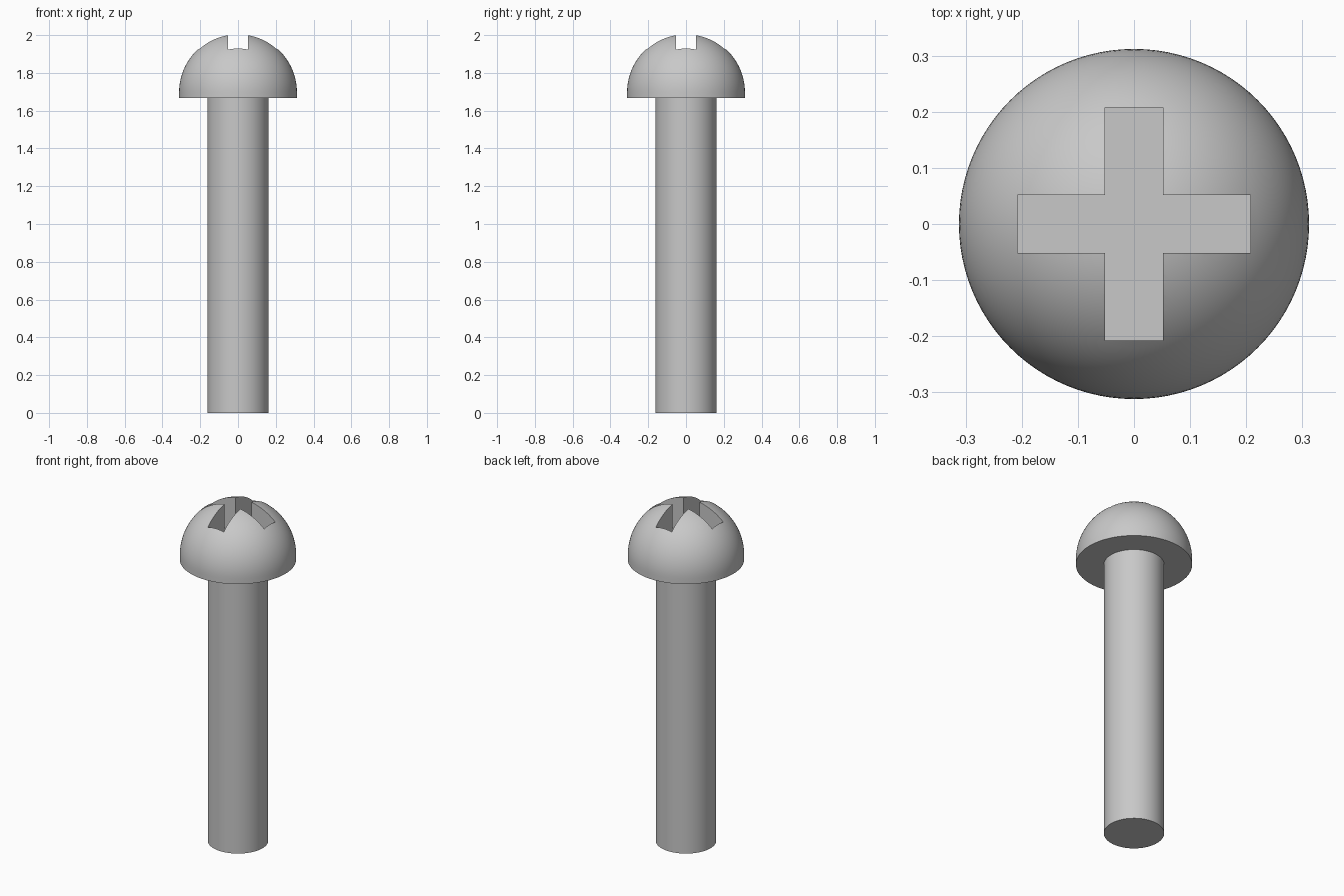
import bpy
import bmesh
from math import sin, cos, pi, radians

cube = bpy.data.objects.get("Cube")
if cube:
    bpy.data.objects.remove(cube, do_unlink=True)

SHAFT_R, SHAFT_TOP = 0.162, 1.666
HEAD_R, DOME_Z = 0.312, 1.6965
SLOT_HALF_W, SLOT_HALF_L, SLOT_FLOOR = 0.052, 0.208, 1.80
SEGMENTS = 96

steel = bpy.data.materials.new("Grey steel")
steel.use_nodes = True
steel.diffuse_color = (0.58, 0.58, 0.58, 1)
steel.node_tree.nodes["Principled BSDF"].inputs["Base Color"].default_value = steel.diffuse_color


def make_object(name, bm):
    bmesh.ops.recalc_face_normals(bm, faces=bm.faces)
    mesh = bpy.data.meshes.new(name)
    bm.to_mesh(mesh)
    bm.free()
    obj = bpy.data.objects.new(name, mesh)
    mesh.materials.append(steel)
    bpy.context.collection.objects.link(obj)
    return obj


def lathe(name, profile):
    """Revolve (radius, height) points about the z axis."""
    bm = bmesh.new()
    verts = [bm.verts.new((r, 0, z)) for r, z in profile]
    edges = [bm.edges.new(pair) for pair in zip(verts, verts[1:])]
    bmesh.ops.spin(bm, geom=verts + edges, cent=(0, 0, 0), axis=(0, 0, 1),
                   angle=2 * pi, steps=SEGMENTS, use_merge=True)
    bmesh.ops.remove_doubles(bm, verts=bm.verts, dist=1e-5)
    return make_object(name, bm)


def select_only(obj):
    bpy.ops.object.select_all(action='DESELECT')
    obj.select_set(True)
    bpy.context.view_layer.objects.active = obj


# Plain cylindrical shaft, seated slightly into the head
shaft = lathe("shaft", [(0, 0), (SHAFT_R, 0), (SHAFT_R, SHAFT_TOP + 0.01), (0, SHAFT_TOP + 0.01)])

# Domed head with a short straight rim
RINGS = 28
dome = [(HEAD_R * cos(i * pi / 2 / RINGS), DOME_Z + HEAD_R * sin(i * pi / 2 / RINGS))
        for i in range(RINGS)]
head = lathe("head", [(0, SHAFT_TOP), (HEAD_R, SHAFT_TOP)] + dome + [(0, DOME_Z + HEAD_R)])

# Cross-shaped recess cutter: one arm corner turned four times
bm = bmesh.new()
corner = [(SLOT_HALF_L, -SLOT_HALF_W), (SLOT_HALF_L, SLOT_HALF_W), (SLOT_HALF_W, SLOT_HALF_W)]
outline = []
for turn in range(4):
    for x, y in corner:
        for _ in range(turn):
            x, y = -y, x
        outline.append(bm.verts.new((x, y, SLOT_FLOOR)))
base = bm.faces.new(outline)
top = bmesh.ops.extrude_face_region(bm, geom=[base])
bmesh.ops.translate(bm, vec=(0, 0, 0.4),
                    verts=[v for v in top["geom"] if isinstance(v, bmesh.types.BMVert)])
cutter = make_object("recess_cutter", bm)
cutter.hide_render = True

cut = head.modifiers.new("cross_recess", 'BOOLEAN')
cut.operation = 'DIFFERENCE'
cut.solver = 'EXACT'
cut.object = cutter
select_only(head)
bpy.ops.object.modifier_apply(modifier=cut.name)
bpy.data.objects.remove(cutter, do_unlink=True)

# Smooth round surfaces, crisp edges
for obj in (shaft, head):
    select_only(obj)
    bpy.ops.object.shade_smooth_by_angle(angle=radians(30))
